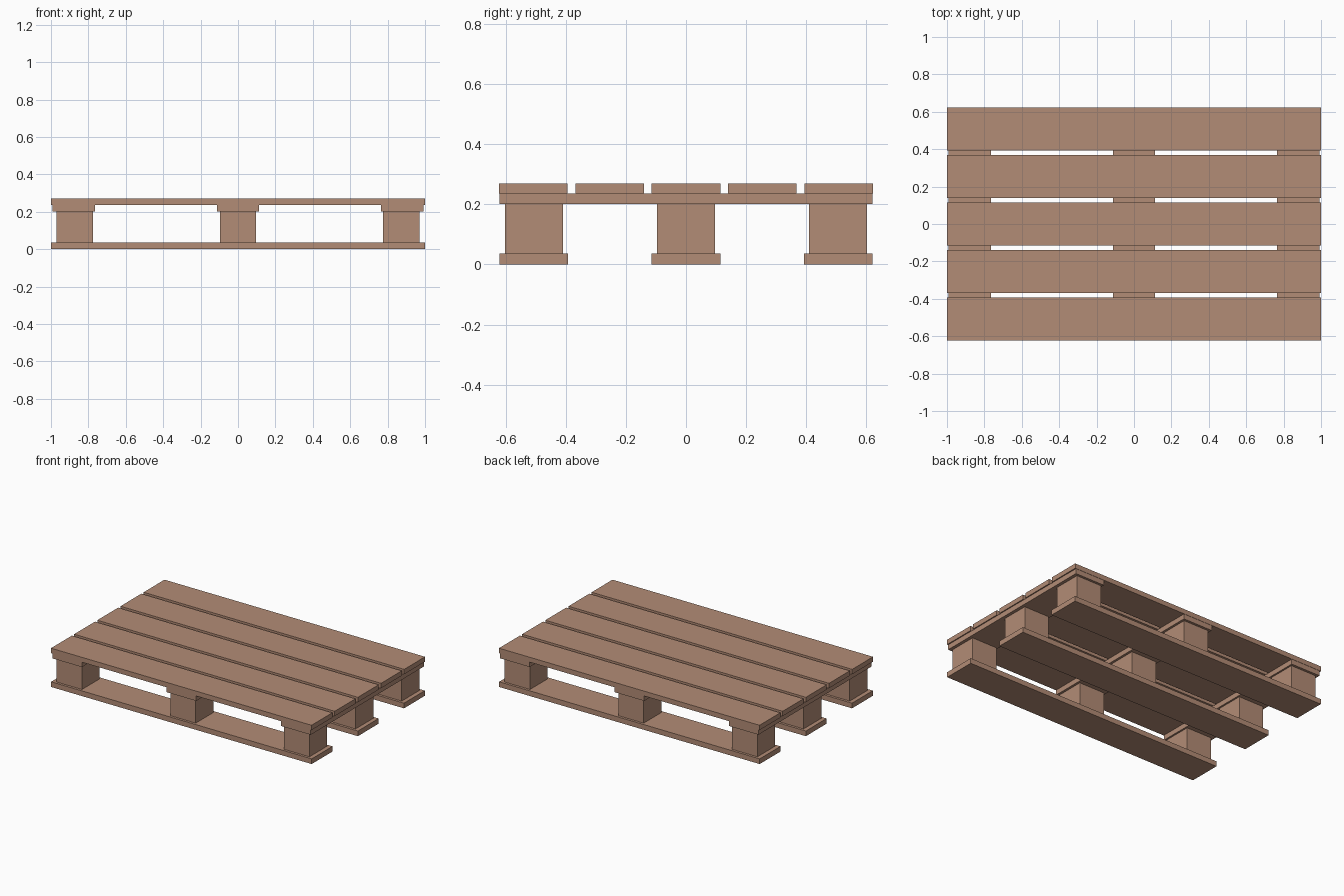
import bpy
import bmesh
from mathutils import Matrix, Vector

if "Cube" in bpy.data.objects:
    bpy.data.objects.remove(bpy.data.objects["Cube"])

wood = bpy.data.materials.new("tan wood")
wood.diffuse_color = (0.45, 0.262, 0.18, 1.0)
wood.use_nodes = True
wood.node_tree.nodes["Principled BSDF"].inputs["Base Color"].default_value = wood.diffuse_color


def box(name, x, y, z):
    """Make a box from (min, max) ranges along each axis."""
    size = Vector((x[1] - x[0], y[1] - y[0], z[1] - z[0]))
    centre = Vector((sum(x) / 2, sum(y) / 2, sum(z) / 2))
    bm = bmesh.new()
    bmesh.ops.create_cube(bm, size=1.0, matrix=Matrix.Diagonal(size.to_4d()))
    mesh = bpy.data.meshes.new(name)
    bm.to_mesh(mesh)
    bm.free()
    mesh.materials.append(wood)
    obj = bpy.data.objects.new(name, mesh)
    obj.location = centre
    bpy.context.collection.objects.link(obj)
    return obj


def span(centre, width):
    return (centre - width / 2, centre + width / 2)


# Layer heights, from the ground up
Z_BASE = (0.0, 0.036)
Z_BLOCK = (0.036, 0.201)
Z_CROSS = (0.201, 0.236)
Z_DECK = (0.236, 0.270)

# Five deck boards running lengthways
for i in range(5):
    box(f"deck_board_{i + 1}", (-1, 1), span((i - 2) * 0.254, 0.228), Z_DECK)

# Three cross boards under the deck
for i, cx in enumerate((-0.877, 0.0, 0.879)):
    box(f"cross_board_{i + 1}", span(cx, 0.227), (-0.62, 0.62), Z_CROSS)

# Three base boards, each carrying three spacer blocks
for j in range(3):
    cy = (j - 1) * 0.506
    box(f"base_board_{j + 1}", (-1, 1), span(cy, 0.228), Z_BASE)
    for i in range(3):
        box(f"spacer_block_{j + 1}_{i + 1}",
            span((i - 1) * 0.873, 0.195), span(cy, 0.194), Z_BLOCK)
